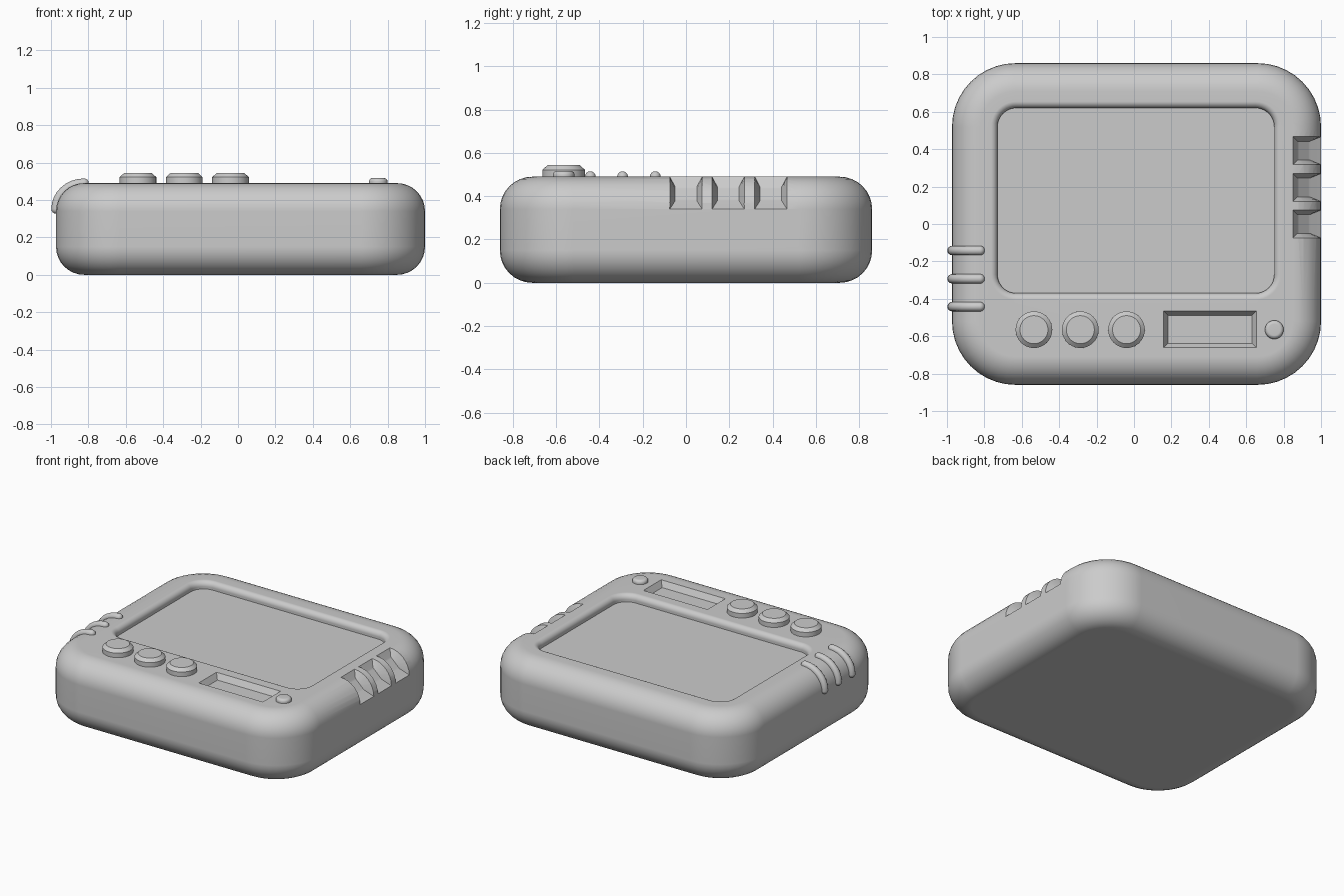
import bpy, bmesh
from math import sin, cos, pi, radians
from mathutils import Vector

cube = bpy.data.objects.get("Cube")
if cube:
    bpy.data.objects.remove(cube, do_unlink=True)

grey = bpy.data.materials.new("light grey")
grey.use_nodes = True
grey.diffuse_color = (0.6, 0.6, 0.6, 1)
grey.node_tree.nodes["Principled BSDF"].inputs["Base Color"].default_value = (0.6, 0.6, 0.6, 1)

TOP = 0.49      # height of the case
EDGE = 0.15     # rounding of its upper and lower edges
LEFT, RIGHT, DEPTH = -0.973, 1.0, 0.86


def loft(name, rings):
    """Skin a list of equal-length point rings and close both ends."""
    bm = bmesh.new()
    loops = [[bm.verts.new(p) for p in ring] for ring in rings]
    n = len(loops[0])
    for a, b in zip(loops, loops[1:]):
        for i in range(n):
            j = (i + 1) % n
            bm.faces.new((a[i], a[j], b[j], b[i]))
    for end in (loops[0], loops[-1]):
        bm.faces.new(end)
    return finish(name, bm)


def finish(name, bm):
    bmesh.ops.recalc_face_normals(bm, faces=bm.faces)
    mesh = bpy.data.meshes.new(name)
    bm.to_mesh(mesh)
    bm.free()
    mesh.materials.append(grey)
    obj = bpy.data.objects.new(name, mesh)
    bpy.context.collection.objects.link(obj)
    return obj


def select(obj):
    bpy.ops.object.select_all(action='DESELECT')
    obj.select_set(True)
    bpy.context.view_layer.objects.active = obj


def smooth(obj, angle=30):
    select(obj)
    bpy.ops.object.shade_smooth_by_angle(angle=radians(angle))


def cut(obj, cutter):
    cutter.hide_render = True
    mod = obj.modifiers.new("cut", 'BOOLEAN')
    mod.operation, mod.solver, mod.object = 'DIFFERENCE', 'EXACT', cutter
    select(obj)
    bpy.ops.object.modifier_apply(modifier=mod.name)
    bpy.data.objects.remove(cutter, do_unlink=True)


def rounded_rect(x0, x1, y0, y1, r, z, steps=10):
    pts = []
    corners = ((x1 - r, y1 - r), (x0 + r, y1 - r), (x0 + r, y0 + r), (x1 - r, y0 + r))
    for q, (cx, cy) in enumerate(corners):
        for i in range(steps + 1):
            a = (q + i / steps) * pi / 2
            pts.append((cx + r * cos(a), cy + r * sin(a), z))
    return pts


def case_ring(inset, z):
    return rounded_rect(LEFT + inset, RIGHT - inset, -DEPTH + inset, DEPTH - inset, 0.34 - inset, z)


def recess_ring(grow, z):
    return rounded_rect(-0.73 - grow, 0.75 + grow, -0.37 - grow, 0.62 + grow, 0.1 + grow, z)


# Case: pillow-edged block with a soft-lipped recess in its top
quarter = [i / 8 * pi / 2 for i in range(9)]
lip = 0.035
rings = [case_ring(EDGE * (1 - sin(a)), EDGE * (1 - cos(a))) for a in quarter]
rings += [case_ring(EDGE * (1 - cos(a)), TOP - EDGE * (1 - sin(a))) for a in quarter]
rings += [recess_ring(lip * (1 - sin(a)), TOP - lip * (1 - cos(a))) for a in quarter]
rings.append(recess_ring(0, TOP - 0.055))
case = loft("case", rings)

# Side notches: bevelled pockets across the rounded upper edge
floor_low, floor_high = Vector((0.94, 0.379)), Vector((0.874, 0.443))
for y in (0.0, 0.195, 0.392):
    bm = bmesh.new()
    rows = []
    for a in quarter:
        f = floor_low.lerp(floor_high, a / (pi / 2))
        arc = Vector((RIGHT - EDGE + EDGE * cos(a), TOP - EDGE + EDGE * sin(a)))
        out = f.lerp(arc, 1.3)
        rows.append([bm.verts.new((p.x, y + w, p.y))
                     for p, w in ((f, -0.05), (f, 0.05), (out, 0.082), (out, -0.082))])
    for a, b in zip(rows, rows[1:]):
        for i in range(4):
            j = (i + 1) % 4
            bm.faces.new((a[i], a[j], b[j], b[i]))
    bm.faces.new(rows[0])
    bm.faces.new(rows[-1])
    cut(case, finish("notch_cutter", bm))

# Display slot with sloping walls
def slot_ring(s, z):
    return [(0.407 + sx * (0.225 + s), -0.563 + sy * (0.075 + s), z)
            for sx, sy in ((-1, -1), (1, -1), (1, 1), (-1, 1))]

cut(case, loft("slot_cutter", [slot_ring(0, TOP - 0.04), slot_ring(0.046, TOP + 0.04)]))
smooth(case)
case.modifiers.new("even_shading", 'WEIGHTED_NORMAL').keep_sharp = True

# Screen plate in the recess
loft("screen", [recess_ring(-0.001, TOP - 0.058), recess_ring(-0.001, TOP - 0.05)])


# Buttons and lamp: turned profiles
def turned(name, x, profile, sides=40):
    obj = loft(name, [[(x + r * cos(2 * pi * i / sides), -0.565 + r * sin(2 * pi * i / sides), z)
                       for i in range(sides)] for r, z in profile])
    smooth(obj)


for i, x in enumerate((-0.535, -0.287, -0.04)):
    turned(f"button_{i + 1}", x, [(0.098, TOP - 0.02), (0.098, 0.522), (0.075, 0.543)])
turned("lamp", 0.75, [(0.05, TOP - 0.02), (0.05, 0.497)]
       + [(0.03 + 0.02 * cos(a), 0.497 + 0.02 * sin(a)) for a in quarter[1:]])

# Grip ridges: round-ended bars hugging the opposite upper edge
R = 0.025
for k, y in enumerate((-0.142, -0.293, -0.442)):
    stations = [(0, -R * cos(a), R * sin(a)) for a in quarter[:-1]]
    stations[0] = (0, -R * 0.995, R * 0.1)
    stations += [(a, 0, R) for a in quarter]
    stations += [(pi / 2, -s, r) for _, s, r in reversed(stations[:8])]
    rings = []
    for a, slide, r in stations:
        out = Vector((-cos(a), 0, sin(a)))
        along = Vector((sin(a), 0, cos(a)))
        centre = Vector((LEFT + EDGE, y, TOP - EDGE + 0.012)) + out * EDGE + along * slide
        centre.z -= 0.012 * sin(a)
        rings.append([centre + out * r * cos(2 * pi * i / 16)
                      + Vector((0, r * sin(2 * pi * i / 16), 0)) for i in range(16)])
    smooth(loft(f"grip_ridge_{k + 1}", rings), 40)
